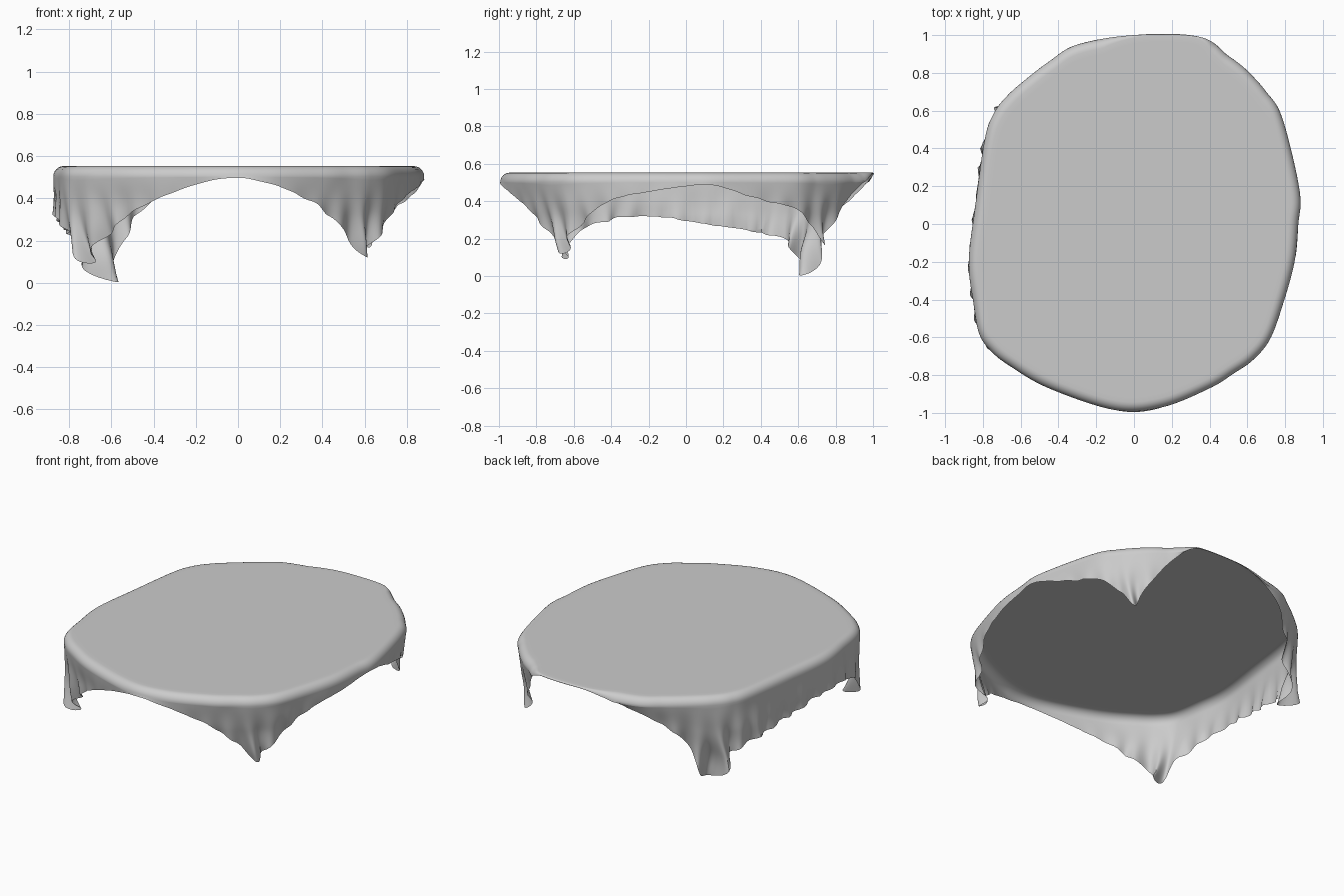
import bpy, bmesh, math
from mathutils import Vector, noise

if "Cube" in bpy.data.objects:
    bpy.data.objects.remove(bpy.data.objects["Cube"])

TOP = 0.553      # height of the table top
STEPS = 12       # columns between two outline keys
ROWS_BEND, ROWS_DROP = 6, 22

# Outline keys, counter-clockwise: rim x, rim y, hem height, hem inward scale
KEYS = [
    (0.87, 0.0, 0.48, 1.0), (0.88, 0.15, 0.485, 1.0), (0.83, 0.4, 0.41, 0.99),
    (0.77, 0.6, 0.36, 0.98), (0.70, 0.70, 0.27, 0.96), (0.65, 0.76, 0.17, 0.94),
    (0.58, 0.83, 0.30, 0.96), (0.50, 0.89, 0.42, 0.98), (0.35, 0.99, 0.54, 1.0),
    (0.0, 1.0, 0.54, 1.0), (-0.30, 0.95, 0.46, 0.98), (-0.45, 0.86, 0.36, 0.97),
    (-0.58, 0.76, 0.21, 0.96), (-0.67, 0.68, 0.0, 0.95), (-0.74, 0.59, 0.15, 0.98),
    (-0.79, 0.45, 0.22, 1.0), (-0.84, 0.1, 0.28, 1.0), (-0.875, -0.2, 0.32, 1.0),
    (-0.85, -0.42, 0.30, 1.0), (-0.82, -0.58, 0.23, 1.0), (-0.76, -0.67, 0.09, 0.97),
    (-0.66, -0.75, 0.22, 0.96), (-0.45, -0.87, 0.37, 0.98), (-0.1, -0.985, 0.49, 1.0),
    (0.15, -0.97, 0.47, 1.0), (0.4, -0.87, 0.36, 0.97), (0.53, -0.79, 0.25, 0.95),
    (0.63, -0.72, 0.12, 0.94), (0.72, -0.61, 0.26, 0.96), (0.79, -0.42, 0.40, 0.99),
    (0.85, -0.2, 0.45, 1.0),
]


def spline(t):
    """Closed Catmull-Rom curve through KEYS."""
    i, f = int(t), t - int(t)
    a, b, c, d = (Vector(KEYS[(i + k) % len(KEYS)]) for k in (-1, 0, 1, 2))
    return 0.5 * (2 * b + (c - a) * f + (2 * a - 5 * b + 4 * c - d) * f * f
                  + (3 * b - a - 3 * c + d) * f ** 3)


def column(t, arc):
    """Points of one strip of cloth, from the flat top down to the hem."""
    x, y, hem, k = spline(t)
    rim = Vector((x, y, 0))
    out = rim.normalized()
    side = Vector((-out.y, out.x, 0))
    hem += 0.012 * noise.noise(Vector((arc * 14, 3, 1))) * min(1, (TOP - hem) * 5)
    hem = min(max(hem, 0), TOP - 0.008)
    bend = min(0.05, TOP - hem)
    pts = []
    # rounded bend over the table edge
    for j in range(ROWS_BEND):
        a = j / ROWS_BEND * math.pi / 2
        pts.append(rim - out * bend * (1 - math.sin(a))
                   + Vector((0, 0, TOP - bend * (1 - math.cos(a)))))
    # hanging part, folds deepen further down
    for j in range(ROWS_DROP + 1):
        s = j / ROWS_DROP
        z = (TOP - bend) * (1 - s) + hem * s
        d = TOP - bend - z
        p = rim * (1 + (k - 1) * s)
        amp = 0.26 * d * d
        fold = math.sin(arc * 48 + 5 * z) - 0.4
        crease = noise.noise(Vector((x * 7, y * 7, z * 6)))
        p += out * (amp * fold + 0.07 * d * crease)
        p += side * amp * 0.6 * math.sin(arc * 24 + 9 * z)
        pts.append(p + Vector((0, 0, z)))
    return pts


# Tablecloth: one open sheet draped over an oval top
bm = bmesh.new()
n = len(KEYS) * STEPS
cols, arc, last = [], 0.0, spline(0).xy
for i in range(n):
    here = spline(i / STEPS).xy
    arc += (here - last).length
    last = here
    cols.append([bm.verts.new(p) for p in column(i / STEPS, arc)])
for i in range(n):
    a, b = cols[i], cols[(i + 1) % n]
    for j in range(len(a) - 1):
        bm.faces.new((a[j], a[j + 1], b[j + 1], b[j]))

# Flat top
ring = [c[0] for c in cols]
inner = [bm.verts.new((v.co.x * 0.97, v.co.y * 0.97, TOP)) for v in ring]
for i in range(n):
    j = (i + 1) % n
    bm.faces.new((inner[i], ring[i], ring[j], inner[j]))
center = bm.verts.new((0, 0, TOP))
for i in range(n):
    bm.faces.new((center, inner[i], inner[(i + 1) % n]))

mesh = bpy.data.meshes.new("tablecloth")
bm.to_mesh(mesh)
bm.free()
cloth = bpy.data.objects.new("tablecloth", mesh)
bpy.context.collection.objects.link(cloth)
bpy.context.view_layer.objects.active = cloth
cloth.select_set(True)
bpy.ops.object.shade_smooth_by_angle(angle=math.radians(50))
